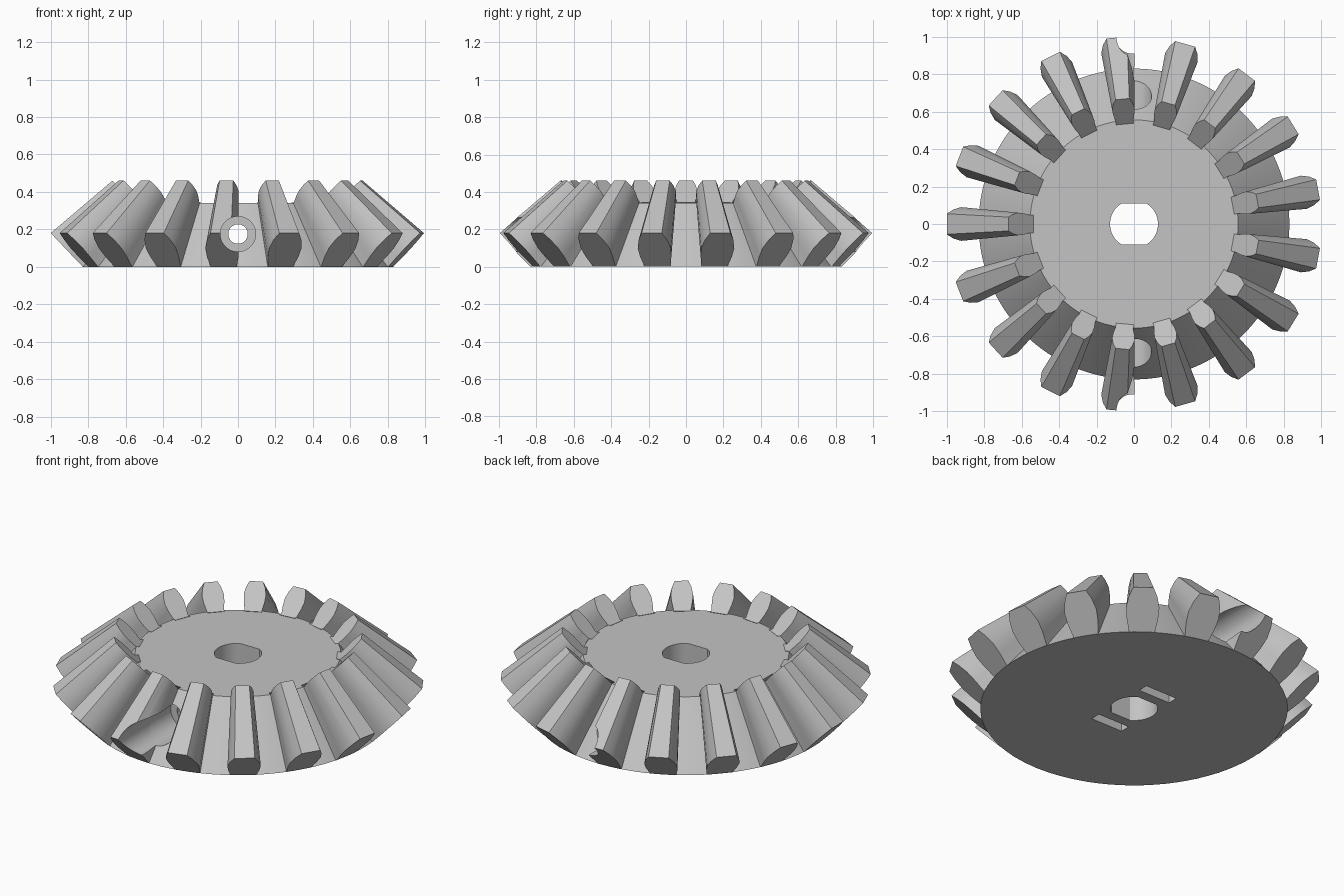
import bpy, bmesh, math
from mathutils import Matrix

if "Cube" in bpy.data.objects:
    bpy.data.objects.remove(bpy.data.objects["Cube"], do_unlink=True)

TEETH = 17
APEX = 1.03            # height where all tooth lines converge
TAPER = 0.67           # size of inner tooth end relative to outer end
ROOT, TIP, TIP_Z = 0.83, 1.0, 0.18
BORE_Z = 0.175

grey = bpy.data.materials.new("plain grey")
grey.use_nodes = True
grey.diffuse_color = (0.55, 0.55, 0.55, 1)
grey.node_tree.nodes["Principled BSDF"].inputs["Base Color"].default_value = (0.55, 0.55, 0.55, 1)


def make(name, bm):
    bmesh.ops.recalc_face_normals(bm, faces=bm.faces)
    mesh = bpy.data.meshes.new(name)
    bm.to_mesh(mesh)
    bm.free()
    mesh.materials.append(grey)
    obj = bpy.data.objects.new(name, mesh)
    bpy.context.collection.objects.link(obj)
    return obj


def loft(bm, rings):
    """Skin closed rings of points and cap both ends."""
    rings = [[bm.verts.new(p) for p in ring] for ring in rings]
    n = len(rings[0])
    for a, b in zip(rings, rings[1:]):
        for i in range(n):
            bm.faces.new((a[i], a[(i + 1) % n], b[(i + 1) % n], b[i]))
    bm.faces.new(rings[0][::-1])
    bm.faces.new(rings[-1])


def cylinder(bm, radius, y0, y1):
    """Cylinder lying along y at the bore height."""
    mat = Matrix.Translation((0, (y0 + y1) / 2, BORE_Z)) @ Matrix.Rotation(math.pi / 2, 4, 'X')
    bmesh.ops.create_cone(bm, cap_ends=True, segments=48, radius1=radius, radius2=radius,
                          depth=y1 - y0, matrix=mat)


# Cone-shaped body
bm = bmesh.new()
height = APEX * (1 - TAPER)
bmesh.ops.create_cone(bm, cap_ends=True, segments=128, radius1=ROOT, radius2=ROOT * TAPER,
                      depth=height, matrix=Matrix.Translation((0, 0, height / 2)))
body = make("gear_body", bm)

# Teeth: barrel-shaped section (height fraction, half width) tapering to the apex
section = [(0, 0.07), (0.3, 0.085), (0.55, 0.09), (0.8, 0.077), (1, 0.055)]
half = [(ROOT - 0.03, 0.004, 0.07)]
half += [(ROOT + (TIP - ROOT) * u, max(TIP_Z * u, 0.001), w) for u, w in section]
outer = [(r, w, z) for r, z, w in half] + [(r, -w, z) for r, z, w in reversed(half)]
inner = [(x * TAPER, y * TAPER, APEX + (z - APEX) * TAPER) for x, y, z in outer]

teeth = []
for i in range(TEETH):
    bm = bmesh.new()
    loft(bm, [outer, inner])
    angle = math.pi + i * math.tau / TEETH
    bmesh.ops.rotate(bm, verts=bm.verts, matrix=Matrix.Rotation(angle, 3, 'Z'))
    teeth.append(make(f"tooth_{i + 1}", bm))

# Cutter: shaft hole with two flats
cutters = []
bm = bmesh.new()
R, FLAT = 0.128, 0.11
a0 = math.asin(FLAT / R)
arc = [-a0 + 2 * a0 * k / 16 for k in range(17)]
ring = [(R * math.cos(a), R * math.sin(a)) for a in arc]
ring += [(-x, -y) for x, y in ring]
loft(bm, [[(x, y, z) for x, y in ring] for z in (-0.2, 0.6)])
cutters.append(make("shaft_hole_cutter", bm))

# Cutter: cross screw hole
bm = bmesh.new()
cylinder(bm, 0.052, -1.2, 1.2)
cutters.append(make("screw_hole_cutter", bm))

for side, label in ((-1, "front"), (1, "back")):
    # Cutters: wide screw-head bore and nut slot open at the bottom
    bm = bmesh.new()
    y0, y1 = sorted((side * 0.5, side * 1.2))
    cylinder(bm, 0.094, y0, y1)
    cutters.append(make(label + "_head_bore_cutter", bm))
    bm = bmesh.new()
    mat = Matrix.Translation((0, side * 0.2, 0.1)) @ Matrix.Diagonal((0.21, 0.06, 0.38, 1))
    bmesh.ops.create_cube(bm, size=1, matrix=mat)
    cutters.append(make(label + "_nut_slot_cutter", bm))


def cut(target, tools):
    for tool in tools:
        mod = target.modifiers.new(tool.name, 'BOOLEAN')
        mod.operation = 'DIFFERENCE'
        mod.solver = 'EXACT'
        mod.object = tool


cut(body, cutters)
bores = [c for c in cutters if "head_bore" in c.name]
for tooth in teeth:
    # Only teeth crossing the screw axis are cut
    if min(abs(v.co.x) for v in tooth.data.vertices) < 0.1:
        cut(tooth, bores)

# Apply the cuts, remove the cutters, then smooth round surfaces
bpy.context.view_layer.update()
deps = bpy.context.evaluated_depsgraph_get()
results = [(o, bpy.data.meshes.new_from_object(o.evaluated_get(deps))) for o in [body] + teeth]
for obj, mesh in results:
    obj.modifiers.clear()
    obj.data = mesh
for tool in cutters:
    bpy.data.objects.remove(tool, do_unlink=True)

bpy.ops.object.select_all(action='DESELECT')
for obj in [body] + teeth:
    obj.select_set(True)
bpy.context.view_layer.objects.active = body
bpy.ops.object.shade_smooth_by_angle(angle=math.radians(25))
